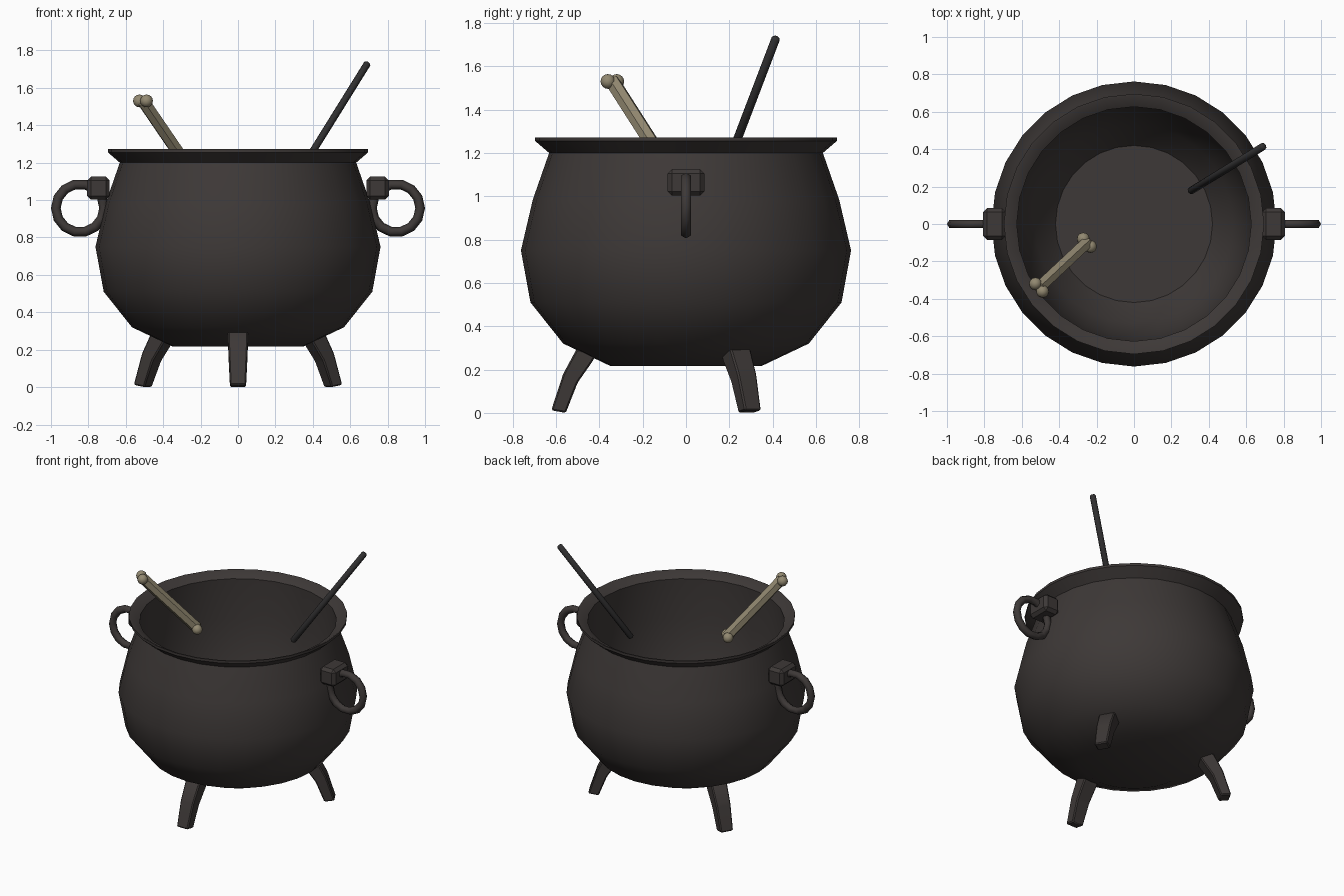
import bpy, bmesh, math
from mathutils import Vector, Matrix

if "Cube" in bpy.data.objects:
    bpy.data.objects.remove(bpy.data.objects["Cube"])


def material(name, rgb):
    m = bpy.data.materials.new(name)
    m.diffuse_color = (*rgb, 1)
    m.use_nodes = True
    m.node_tree.nodes["Principled BSDF"].inputs["Base Color"].default_value = m.diffuse_color
    return m


IRON = material("dark iron", (0.047, 0.040, 0.038))
STICK = material("charcoal grey", (0.030, 0.029, 0.030))
BONE = material("old bone", (0.29, 0.25, 0.165))


def finish(name, bm, mat, angle=40, bevel=0):
    bmesh.ops.recalc_face_normals(bm, faces=bm.faces)
    if bevel:
        bmesh.ops.bevel(bm, geom=bm.edges[:], offset=bevel, segments=1, affect='EDGES')
    me = bpy.data.meshes.new(name)
    bm.to_mesh(me)
    bm.free()
    me.materials.append(mat)
    ob = bpy.data.objects.new(name, me)
    bpy.context.collection.objects.link(ob)
    bpy.ops.object.select_all(action='DESELECT')
    ob.select_set(True)
    bpy.context.view_layer.objects.active = ob
    bpy.ops.object.shade_smooth_by_angle(angle=math.radians(angle))
    return ob


def add_rod(bm, a, b, r, sides):
    d = b - a
    mat = Matrix.Translation((a + b) / 2) @ d.to_track_quat('Z', 'Y').to_matrix().to_4x4()
    bmesh.ops.create_cone(bm, cap_ends=True, segments=sides, radius1=r, radius2=r,
                          depth=d.length, matrix=mat)


# Pot: outer wall, flared rim, inner wall and floor in one lathe profile
profile = [(0.35, 0.217), (0.567, 0.32), (0.718, 0.51), (0.762, 0.75), (0.707, 0.985),
           (0.632, 1.20), (0.696, 1.255), (0.696, 1.272), (0.688, 1.272),
           (0.627, 1.236), (0.635, 0.95), (0.60, 0.62), (0.53, 0.43), (0.42, 0.298)]
SIDES = 28
bm = bmesh.new()
rings = [[bm.verts.new((r * math.cos(math.tau * i / SIDES), r * math.sin(math.tau * i / SIDES), z))
          for i in range(SIDES)] for r, z in profile]
for lo, hi in zip(rings, rings[1:]):
    for i in range(SIDES):
        j = (i + 1) % SIDES
        bm.faces.new((lo[i], lo[j], hi[j], hi[i]))
bm.faces.new(rings[0])
bm.faces.new(rings[-1])
finish("pot", bm, IRON)

# Legs: bent tapering side profile (radius, z, half width), one in front
leg = [(0.555, 0.0, 0.043), (0.622, 0.012, 0.043), (0.567, 0.18, 0.050), (0.505, 0.295, 0.054),
       (0.46, 0.296, 0.054), (0.415, 0.27, 0.054), (0.43, 0.24, 0.054), (0.50, 0.14, 0.050)]
for k in range(3):
    turn = Matrix.Rotation(math.radians(-90 + 120 * k), 3, 'Z')
    bm = bmesh.new()
    left, right = [[bm.verts.new(turn @ Vector((r, s * w, z))) for r, z, w in leg]
                   for s in (-1, 1)]
    n = len(leg)
    for i in range(n):
        j = (i + 1) % n
        bm.faces.new((left[i], left[j], right[j], right[i]))
    # side faces as quads between the outer and inner edge of the leg
    for side in (left, right):
        for q in ((0, 1, 2, 7), (7, 2, 3, 6), (6, 3, 4, 5)):
            bm.faces.new([side[i] for i in q])
    finish(f"leg_{k + 1}", bm, IRON, 35, 0.007)

# Handles: bevelled lug and hanging ring on each side
for s, label in ((-1, "left"), (1, "right")):
    bm = bmesh.new()
    bmesh.ops.create_cube(bm, size=1, matrix=Matrix.Translation((s * 0.746, 0, 1.064))
                          @ Matrix.Diagonal((0.12, 0.17, 0.122, 1)))
    finish(label + "_lug", bm, IRON, 35, 0.02)

    bm = bmesh.new()
    big, small, R, r = 14, 6, 0.129, 0.026
    grid = []
    for i in range(big):
        a = math.tau * i / big
        grid.append([])
        for j in range(small):
            b = math.tau * j / small
            d = R + r * math.cos(b)
            grid[-1].append(bm.verts.new((s * (0.845 + d * math.cos(a)), r * math.sin(b),
                                          0.957 + d * math.sin(a))))
    for i in range(big):
        for j in range(small):
            i2, j2 = (i + 1) % big, (j + 1) % small
            bm.faces.new((grid[i][j], grid[i2][j], grid[i2][j2], grid[i][j2]))
    finish(label + "_ring", bm, IRON, 65)

# Stirring stick with softened ends, leaning to the back right
bm = bmesh.new()
foot, tip = Vector((0.30, 0.175, 1.10)), Vector((0.695, 0.417, 1.735))
add_rod(bm, foot, tip, 0.02, 8)
rims = [e for e in bm.edges if any(len(f.verts) == 8 for f in e.link_faces)]
bmesh.ops.bevel(bm, geom=rims, offset=0.008, segments=1, affect='EDGES')
finish("stirring_stick", bm, STICK, 50)

# Bone: shaft with a pair of knobs at each end
low, high = Vector((-0.252, -0.10, 1.155)), Vector((-0.508, -0.34, 1.53))
across = Vector((0.68, -0.73, 0)) * 0.028
bm = bmesh.new()
add_rod(bm, low, high, 0.036, 6)
for end in (low, high):
    for s in (-1, 1):
        bmesh.ops.create_uvsphere(bm, u_segments=12, v_segments=8, radius=0.034,
                                  matrix=Matrix.Translation(end + across * s))
finish("bone", bm, BONE, 40)
